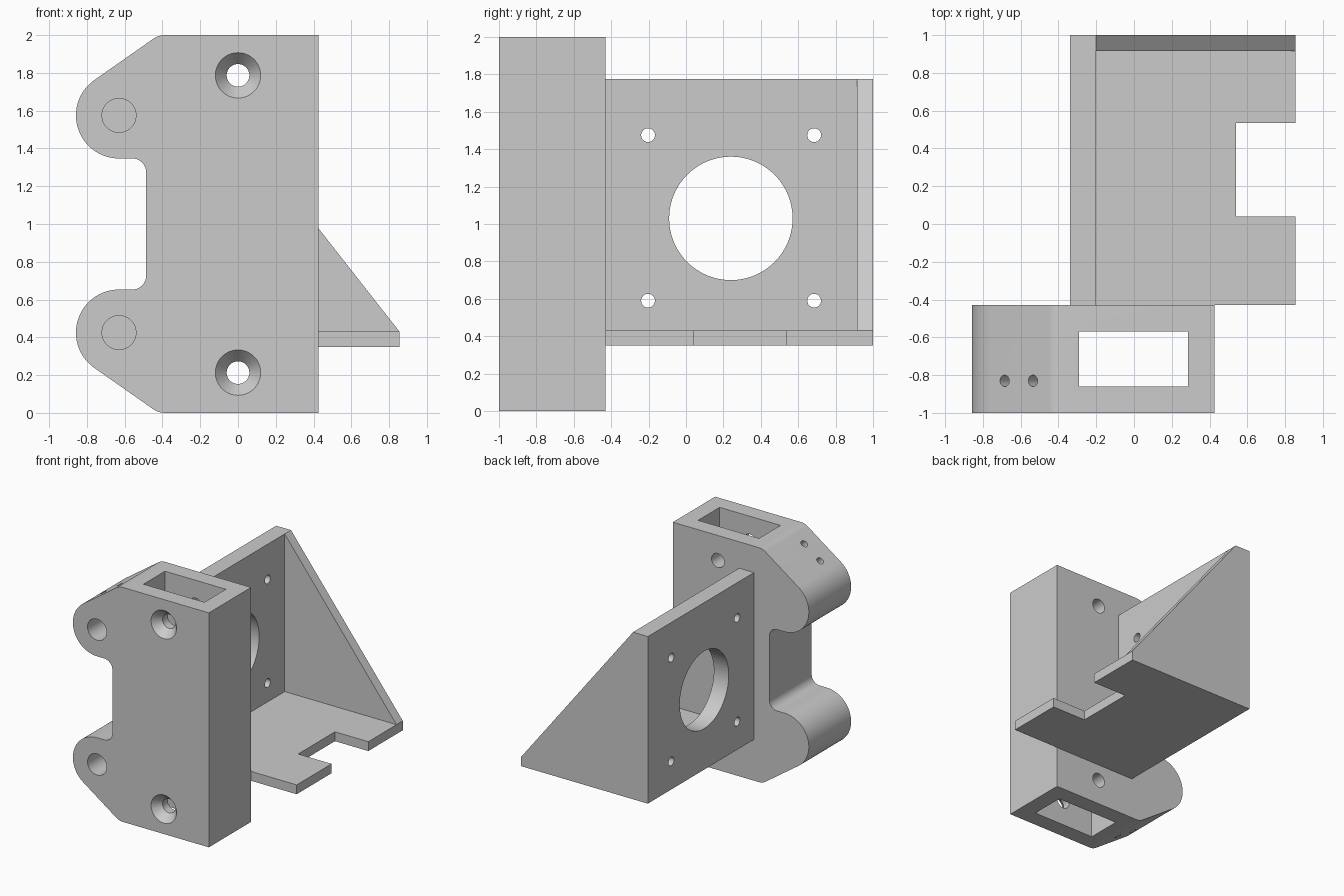
import bpy, bmesh
from math import cos, sin, radians
from mathutils import Vector, Matrix

cube = bpy.data.objects.get("Cube")
if cube:
    bpy.data.objects.remove(cube, do_unlink=True)

grey = bpy.data.materials.new("plain_grey")
grey.use_nodes = True
colour = (0.6, 0.6, 0.6, 1)
grey.diffuse_color = colour
grey.node_tree.nodes["Principled BSDF"].inputs["Base Color"].default_value = colour


def finish(bm, name):
    bmesh.ops.recalc_face_normals(bm, faces=bm.faces)
    mesh = bpy.data.meshes.new(name)
    bm.to_mesh(mesh)
    bm.free()
    mesh.materials.append(grey)
    ob = bpy.data.objects.new(name, mesh)
    bpy.context.collection.objects.link(ob)
    return ob


def prism(name, outline, y0, y1):
    """Extrude an x-z outline from y0 to y1."""
    bm = bmesh.new()
    face = bm.faces.new([bm.verts.new((x, y0, z)) for x, z in outline])
    new = bmesh.ops.extrude_face_region(bm, geom=[face])["geom"]
    verts = [v for v in new if isinstance(v, bmesh.types.BMVert)]
    bmesh.ops.translate(bm, verts=verts, vec=(0, y1 - y0, 0))
    return finish(bm, name)


def box(name, x0, x1, y0, y1, z0, z1):
    return prism(name, [(x0, z0), (x1, z0), (x1, z1), (x0, z1)], y0, y1)


def rod(name, start, end, r1, r2=None, sides=48):
    a, b = Vector(start), Vector(end)
    turn = (b - a).to_track_quat('Z', 'Y').to_matrix().to_4x4()
    bm = bmesh.new()
    bmesh.ops.create_cone(bm, cap_ends=True, segments=sides, radius1=r1,
                          radius2=r1 if r2 is None else r2, depth=(b - a).length,
                          matrix=Matrix.Translation((a + b) / 2) @ turn)
    return finish(bm, name)


def select(ob):
    bpy.ops.object.select_all(action='DESELECT')
    ob.select_set(True)
    bpy.context.view_layer.objects.active = ob


def cut(ob, cutters):
    select(ob)
    for c in cutters:
        c.hide_render = True
        mod = ob.modifiers.new("cut", 'BOOLEAN')
        mod.operation, mod.solver, mod.object = 'DIFFERENCE', 'EXACT', c
        bpy.ops.object.modifier_apply(modifier=mod.name)
        bpy.data.objects.remove(c, do_unlink=True)
    bpy.ops.object.shade_smooth_by_angle(angle=radians(30))


def arc(cx, cz, r, a0, a1, n):
    angles = [radians(a0 + (a1 - a0) * i / n) for i in range(n + 1)]
    return [(cx + r * cos(a), cz + r * sin(a)) for a in angles]


# Clamp block: upper half outline, mirrored about mid height
LOBE_X, LOBE_Z, SLOPE = -0.63, 1.575, 125
half = [(0.425, 2)]
half += arc(-0.386, 1.89, 0.11, 90, SLOPE, 8)
half += arc(LOBE_X, LOBE_Z, 0.228, SLOPE, 270, 32)
half += arc(-0.56, 1.273, 0.074, 90, 0, 12)
outline = half + [(x, 2 - z) for x, z in reversed(half)]
block = prism("clamp_block", outline, -1, -0.43)

cutters = [box("channel", -0.29, 0.285, -0.86, -0.57, -0.1, 2.1)]
normal = Vector((cos(radians(SLOPE)), 0, sin(radians(SLOPE))))


def flip(p, lower):
    return (p[0], p[1], 2 - p[2]) if lower else tuple(p)


for lower in (False, True):
    def hole(name, a, b, *radii, sides=48):
        cutters.append(rod(name, flip(a, lower), flip(b, lower), *radii, sides=sides))
    # Countersunk bolt hole
    hole("bolt_hole", (0, -1.1, 1.787), (0, -0.3, 1.787), 0.06)
    hole("countersink", (0, -1.01, 1.787), (0, -0.92, 1.787), 0.1286, 0.0514)
    # Blind rod socket
    hole("rod_socket", (LOBE_X, -1.1, LOBE_Z), (LOBE_X, -0.55, LOBE_Z), 0.09)
    # Small screw holes square to the sloped face
    for x, z in ((-0.685, 1.815), (-0.535, 1.92)):
        p = Vector((x, -0.83, z))
        hole("screw_hole", p + normal * 0.1, p - normal * 0.25, 0.03, sides=24)
cut(block, cutters)

# Motor bracket: upright plate, shelf and rear gusset in one solid
bracket = prism("motor_bracket", [(-0.34, 0.35), (0.855, 0.35), (0.855, 0.43),
                                  (-0.2, 1.775), (-0.34, 1.775)], -0.43, 1)
cutters = [box("inner_space", -0.2, 1.1, -0.6, 0.915, 0.43, 2),
           box("shelf_notch", 0.54, 1.1, 0.04, 0.535, 0.2, 0.6),
           rod("motor_opening", (-0.5, 0.24, 1.03), (0, 0.24, 1.03), 0.33, sides=96)]
for y in (-0.203, 0.685):
    for z in (0.59, 1.475):
        cutters.append(rod("mount_hole", (-0.5, y, z), (0, y, z), 0.037, sides=24))
cut(bracket, cutters)
